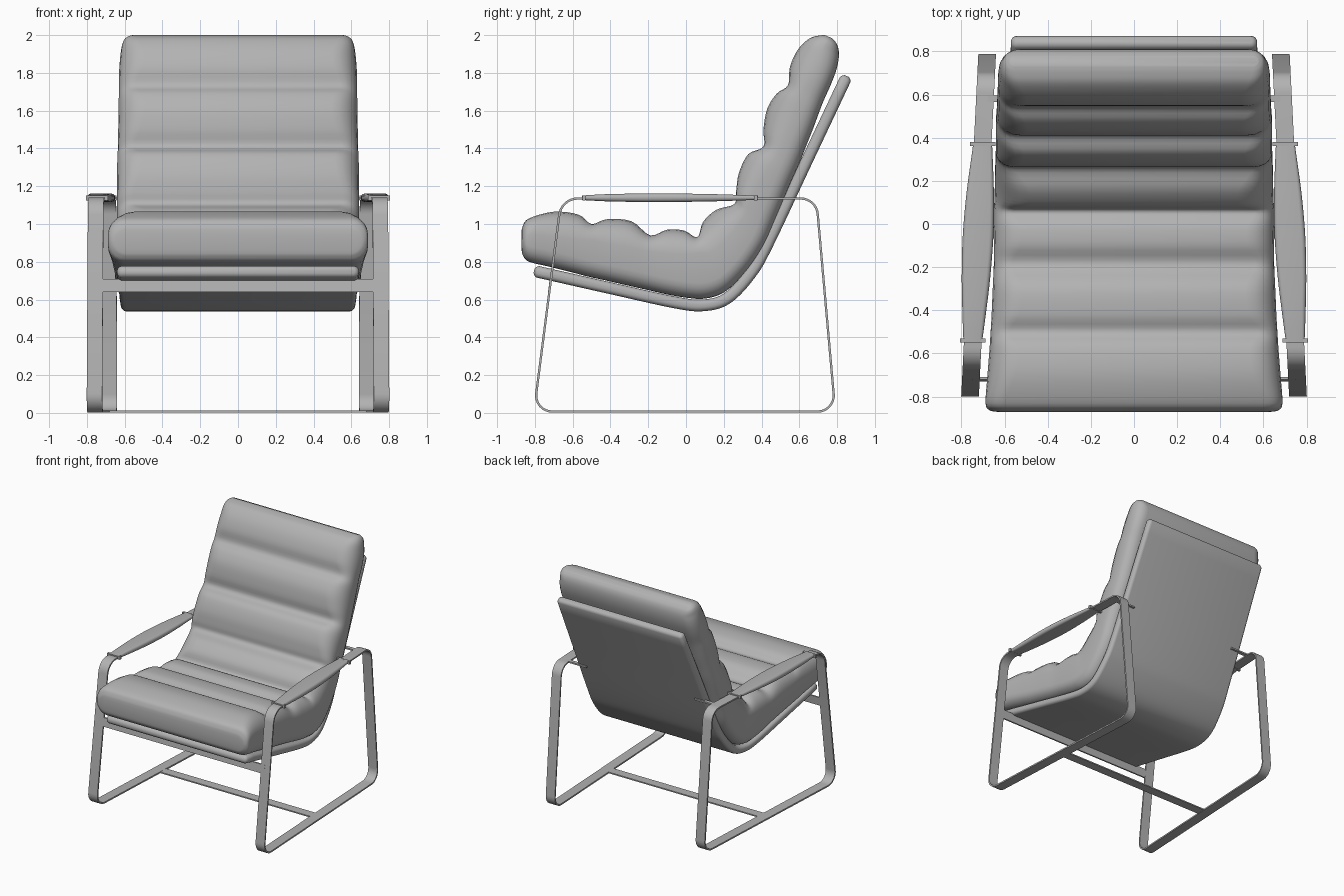
import bpy, bmesh, math
from mathutils import Vector

if "Cube" in bpy.data.objects:
    bpy.data.objects.remove(bpy.data.objects["Cube"])

grey = bpy.data.materials.new("mid_grey")
grey.diffuse_color = (0.45, 0.45, 0.45, 1)
grey.use_nodes = True
grey.node_tree.nodes["Principled BSDF"].inputs["Base Color"].default_value = grey.diffuse_color


def finish(name, bm, mirror=False, angle=40):
    bmesh.ops.recalc_face_normals(bm, faces=bm.faces)
    me = bpy.data.meshes.new(name)
    bm.to_mesh(me)
    bm.free()
    me.materials.append(grey)
    ob = bpy.data.objects.new(name, me)
    bpy.context.collection.objects.link(ob)
    if mirror:
        ob.modifiers.new("Mirror", 'MIRROR')
    bpy.ops.object.select_all(action='DESELECT')
    ob.select_set(True)
    bpy.context.view_layer.objects.active = ob
    bpy.ops.object.shade_smooth_by_angle(angle=math.radians(angle))
    return ob


def smooth(rows, steps=4):
    """Catmull-Rom interpolation of rows of numbers."""
    rows = [Vector(r) for r in rows]
    pts = [2 * rows[0] - rows[1]] + rows + [2 * rows[-1] - rows[-2]]
    out = []
    for a, b, c, d in zip(pts, pts[1:], pts[2:], pts[3:]):
        for i in range(steps):
            t = i / steps
            out.append(0.5 * (2 * b + (c - a) * t + (2 * a - 5 * b + 4 * c - d) * t * t
                              + (3 * b - a - 3 * c + d) * t ** 3))
    return out + [rows[-1]]


def bridge(bm, rings, closed=False):
    n = len(rings[0])
    pairs = list(zip(rings, rings[1:])) + ([(rings[-1], rings[0])] if closed else [])
    for p, q in pairs:
        for i in range(n):
            bm.faces.new((p[i], p[(i + 1) % n], q[(i + 1) % n], q[i]))
    if not closed:
        bm.faces.new(rings[0])
        bm.faces.new(rings[-1])


def loft(name, rows, radius, mirror=False, angle=60):
    """Rounded sections; row = bottom y,z, top y,z, half width, centre x, shoulder drop."""
    bm = bmesh.new()
    rings = []
    for by, bz, ty, tz, w, cx, drop in rows:
        low, high = Vector((cx, by, bz)), Vector((cx, ty, tz))
        up = (high - low).normalized()
        h = (high - low).length / 2
        r = min(radius, h * 0.95, w * 0.95)
        drop = max(drop, 0)
        ring = []
        for k, (sx, sz) in enumerate(((1, 1), (-1, 1), (-1, -1), (1, -1))):
            rz = min(r + drop, h * 1.4) if sz > 0 else r
            rx = r + drop if sz > 0 else r
            for j in range(6):
                a = math.pi / 2 * (k + j / 5)
                x = sx * (w - rx) + rx * math.cos(a)
                z = sz * (h - rz) + rz * math.sin(a)
                ring.append(bm.verts.new((low + high) / 2 + up * z + Vector((x, 0, 0))))
        rings.append(ring)
    bridge(bm, rings)
    return finish(name, bm, mirror, angle)


def box(name, center, size, mirror=False, lean=0.0):
    bm = bmesh.new()
    bmesh.ops.create_cube(bm, size=1)
    for v in bm.verts:
        x, y, z = (v.co[i] * size[i] for i in range(3))
        v.co = Vector(center) + Vector((x, y + lean * z, z))
    return finish(name, bm, mirror)


# Ribbed one-piece cushion: bottom y,z / top y,z / half width
cushion = [
    (-.87, .86, -.872, .95, .63), (-.862, .83, -.864, .99, .67), (-.83, .80, -.83, 1.03, .688),
    (-.72, .773, -.70, 1.065, .68), (-.6, .743, -.57, 1.05, .67), (-.52, .722, -.50, 1.0, .665),
    (-.42, .70, -.42, 1.025, .66), (-.32, .677, -.29, 1.015, .655), (-.2, .65, -.19, .94, .65),
    (-.1, .627, -.1, .97, .65), (0, .61, -.01, .965, .65), (.1, .605, .06, .93, .648),
    (.205, .64, .09, 1.01, .645), (.315, .745, .16, 1.075, .643), (.41, .88, .255, 1.105, .64),
    (.47, 1.015, .265, 1.17, .64), (.52, 1.135, .28, 1.27, .64), (.56, 1.23, .33, 1.37, .64),
    (.60, 1.32, .41, 1.41, .637), (.635, 1.41, .41, 1.5, .635), (.675, 1.51, .43, 1.61, .633),
    (.708, 1.6, .48, 1.69, .632), (.732, 1.66, .54, 1.735, .63), (.772, 1.75, .55, 1.83, .63),
    (.80, 1.83, .59, 1.92, .625), (.81, 1.9, .65, 1.98, .615), (.80, 1.95, .70, 1.997, .60),
    (.775, 1.983, .735, 2.0, .575)]
# Side edges follow the seams, so each rib is rounded off toward its ends
depth = [math.hypot(r[2] - r[0], r[3] - r[1]) for r in cushion]
seams = [2, 5, 8, 11, 14, 18, 22, 25]
drops = [0.0] * len(cushion)
for a, b in zip(seams, seams[1:]):
    for i in range(a + 1, b):
        f = (i - a) / (b - a)
        drops[i] = max(0, depth[i] - depth[a] * (1 - f) - depth[b] * f)
loft("cushion", smooth([r + (0, d) for r, d in zip(cushion, drops)]), 0.085)

# Bent upholstered shell under the cushion
path = smooth([(-.785, .747), (-.4, .66), (-.05, .583), (.1, .57), (.22, .608), (.34, .735),
               (.43, .89), (.64, 1.335), (.843, 1.765)], 5)
rows = []
for i, p in enumerate(path):
    d = (path[min(i + 1, len(path) - 1)] - path[max(i - 1, 0)]).normalized()
    n = Vector((-d.y, d.x))
    f = i / (len(path) - 1)
    w = 0.64 - 0.07 * f
    stations = [(0, 0.031, 0)]
    if i == 0:
        stations = [(-.02, .012, -.02), (-.012, .024, -.008), (0, .031, 0)]
    elif f == 1:
        stations = [(0, .031, 0), (.012, .024, -.008), (.02, .012, -.02)]
    for along, h, dw in stations:
        c = p + d * along
        rows.append((*(c - n * h), *(c + n * h), w + dw, 0, 0))
loft("shell", rows, 0.026)


# Flat-bar side loops, toed in toward the back
def frame_x(y):
    return 0.72 - 0.05 * y


corners = [((-.805, .007), .085), ((.79, .007), .085), ((.69, 1.135), .09), ((-.66, 1.135), .1)]
loop = []
for i, (p, r) in enumerate(corners):
    p = Vector(p)
    a = (Vector(corners[i - 1][0]) - p).normalized()
    b = (Vector(corners[(i + 1) % 4][0]) - p).normalized()
    half = a.angle(b) / 2
    c = p + (a + b).normalized() * r / math.sin(half)
    s, e = p + a * r / math.tan(half) - c, p + b * r / math.tan(half) - c
    for j in range(9):
        loop.append((c, s.slerp(e, j / 8), r))
bm = bmesh.new()
rings = []
for c, v, r in loop:
    ring = []
    for dx, dr in ((-.041, -.006), (.041, -.006), (.041, .006), (-.041, .006)):
        q = c + v.normalized() * (r + dr)
        ring.append(bm.verts.new((frame_x(q.x) + dx, q.x, q.y)))
    rings.append(ring)
bridge(bm, rings, closed=True)
finish("side_frame", bm, mirror=True)

# Padded armrests wrapped round the top bars
arm = [(-.55, .012, .043), (-.42, .019, .054), (-.25, .022, .066), (-.05, .022, .071),
       (.15, .019, .063), (.38, .011, .043)]
loft("armrest", smooth([(y, 1.139 - h, y, 1.139 + h, w, frame_x(y), 0) for y, h, w in arm]),
     0.02, mirror=True)

# Clips at both armrest ends
for name, y in (("front_arm_clip", -.54), ("rear_arm_clip", .37)):
    box(name, (frame_x(y), y, 1.138), (.117, .018, .026), mirror=True)

# Rear tabs joining frame and shell, front rail and floor rail
box("rear_tab", (.585, .58, 1.135), (.19, .03, .012), mirror=True)
box("front_rail", (0, -.72, .675), (1.5, .012, .07), lean=.125)
box("floor_rail", (0, 0, .007), (1.42, .075, .010))
